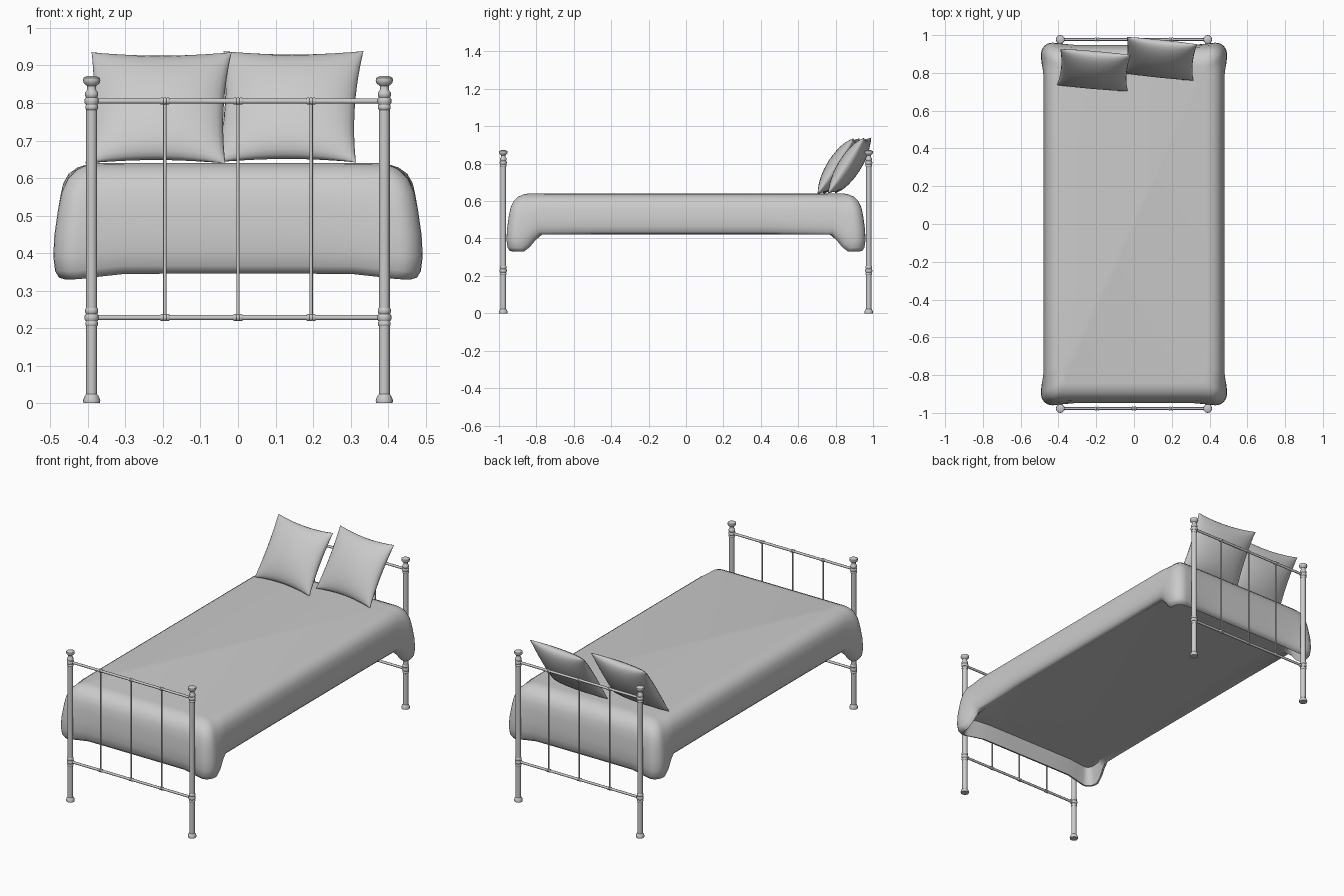
import bpy, bmesh, math
from mathutils import Matrix, Vector

cube = bpy.data.objects.get("Cube")
if cube:
    bpy.data.objects.remove(cube, do_unlink=True)

grey = bpy.data.materials.new("plain grey")
grey.use_nodes = True
grey.diffuse_color = (0.6, 0.6, 0.6, 1)
grey.node_tree.nodes["Principled BSDF"].inputs["Base Color"].default_value = (0.6, 0.6, 0.6, 1)


def finish(bm, name, angle=40):
    bmesh.ops.recalc_face_normals(bm, faces=bm.faces)
    mesh = bpy.data.meshes.new(name)
    bm.to_mesh(mesh)
    bm.free()
    obj = bpy.data.objects.new(name, mesh)
    bpy.context.collection.objects.link(obj)
    mesh.materials.append(grey)
    bpy.ops.object.select_all(action="DESELECT")
    obj.select_set(True)
    bpy.context.view_layer.objects.active = obj
    bpy.ops.object.shade_smooth_by_angle(angle=math.radians(angle))
    return obj


def bridge(bm, rings):
    """Join equal closed rings of points and cap both ends."""
    loops = [[bm.verts.new(p) for p in ring] for ring in rings]
    n = len(loops[0])
    for a, b in zip(loops, loops[1:]):
        for i in range(n):
            j = (i + 1) % n
            bm.faces.new((a[i], a[j], b[j], b[i]))
    bm.faces.new(loops[0][::-1])
    bm.faces.new(loops[-1])


def lathe(bm, profile, matrix, sides=16):
    """Turn (radius, height) points about the local z axis."""
    angles = [2 * math.pi * i / sides for i in range(sides)]
    bridge(bm, [[matrix @ Vector((r * math.cos(a), r * math.sin(a), z)) for a in angles]
                for r, z in profile])


def bead(r, z0, z1):
    """Profile of one rounded collar."""
    h = (z1 - z0) * 0.25
    return [(r * 0.85, z0), (r, z0 + h), (r, z1 - h), (r * 0.85, z1)]


# Head and foot frames
POST_X, POST_Y, POST_R = 0.39, 0.977, 0.0145
RAILS = (0.228, 0.805)
post_profile = [(0.022, 0), (0.023, 0.008), (0.018, 0.02), (POST_R, 0.024)]
for z in RAILS:
    for z0, z1, r in ((-0.023, -0.01, 0.017), (-0.009, 0.009, 0.019), (0.01, 0.026, 0.0175)):
        post_profile += [(POST_R, z + z0)] + bead(r, z + z0, z + z1) + [(POST_R, z + z1)]
post_profile += [(0.012, 0.835), (0.012, 0.845), (0.021, 0.853), (0.023, 0.86),
                 (0.022, 0.867), (0.012, 0.872)]

along_x = Matrix.Rotation(math.pi / 2, 4, "Y")
for end, y in (("foot", -POST_Y), ("head", POST_Y)):
    for side, x in (("right", -POST_X), ("left", POST_X)):
        bm = bmesh.new()
        lathe(bm, post_profile, Matrix.Translation((x, y, 0)))
        finish(bm, f"{end}_post_{side}")
    bm = bmesh.new()
    for z in RAILS:
        place = Matrix.Translation((0, y, z)) @ along_x
        lathe(bm, [(0.007, -POST_X), (0.007, POST_X)], place, 12)
    finish(bm, f"{end}_rails")
    bm = bmesh.new()
    for x in (-0.195, 0, 0.195):
        lathe(bm, [(0.0045, RAILS[0]), (0.0045, RAILS[1])], Matrix.Translation((x, y, 0)), 10)
        for z in RAILS:
            place = Matrix.Translation((x, y, z)) @ along_x
            for k in (-1, 0, 1):
                lathe(bm, bead(0.0095, k * 0.008 - 0.004, k * 0.008 + 0.004), place, 12)
    finish(bm, f"{end}_spindles")

# Draped cover: rounded rectangles from the top down to the hem
HALF_X, HALF_Y, TOP = 0.476, 0.945, 0.64


def outline(inset):
    hx, hy = HALF_X - inset, HALF_Y - inset
    r = max(0.06 - 0.45 * inset, 0.012)
    cx, cy = hx - r, hy - r
    side = [f * cy for f in (-0.98, -0.95, -0.92, -0.89, -0.5, 0, 0.5, 0.89, 0.92, 0.95, 0.98)]
    edge = [f * cx for f in (-0.9, -0.75, -0.4, 0, 0.4, 0.75, 0.9)]

    def corner(sx, sy, start):
        return [(sx * cx + r * math.cos(start + k * math.pi / 12),
                 sy * cy + r * math.sin(start + k * math.pi / 12)) for k in range(7)]

    return ([(hx, y) for y in side] + corner(1, 1, 0)
            + [(x, hy) for x in edge[::-1]] + corner(-1, 1, math.pi / 2)
            + [(-hx, y) for y in side[::-1]] + corner(-1, -1, math.pi)
            + [(x, -hy) for x in edge] + corner(1, -1, 1.5 * math.pi))


def smooth(a, b, v):
    t = min(max((v - a) / (b - a), 0), 1)
    return t * t * (3 - 2 * t)


base = outline(0)


def cover_ring(inset, drop, flat=None):
    ring = []
    for (x, y), (bx, by) in zip(outline(inset), base):
        at_end = smooth(0.78, 0.87, abs(by))
        at_corner = at_end * smooth(0.3, 0.45, abs(bx))
        hem = 0.422 - 0.077 * at_end - 0.015 * at_corner
        flare = 1 + 0.035 * at_corner * drop
        z = TOP + (hem - TOP) * drop if flat is None else flat
        ring.append((x * flare, y * (1 + 0.018 * at_corner * drop), z))
    return ring


bm = bmesh.new()
levels = ((0.1, 0), (0.075, 0.015), (0.048, 0.055), (0.025, 0.13), (0.01, 0.25), (0.003, 0.4),
          (-0.003, 0.62), (-0.003, 0.8), (0.004, 0.93), (0.015, 0.985), (0.03, 1))
bridge(bm, [cover_ring(i, d) for i, d in levels] + [cover_ring(0.055, 1, 0.428)])
finish(bm, "bed_cover", 50)


# Pillows: puffed squares with drawn-out corners
def pillow(name, centre, yaw, lean, width=0.375, height=0.355, puff=0.058, n=16):
    place = (Matrix.Translation(centre) @ Matrix.Rotation(math.radians(yaw), 4, "Z")
             @ Matrix.Rotation(math.radians(-lean), 4, "X"))
    bm = bmesh.new()
    for face in (-1, 1):
        grid = []
        for i in range(n + 1):
            row = []
            for j in range(n + 1):
                u = math.sin(math.pi * (i / n - 0.5))
                v = math.sin(math.pi * (j / n - 0.5))
                x = u * width / 2 * (1 - 0.07 * (1 - v * v))
                z = v * height / 2 * (1 - 0.09 * (1 - u * u))
                swell = max((1 - u * u) * (1 - v * v), 0) ** 0.5
                row.append(bm.verts.new(place @ Vector((x, face * puff * swell, z))))
            grid.append(row)
        for i in range(n):
            for j in range(n):
                bm.faces.new((grid[i][j], grid[i + 1][j], grid[i + 1][j + 1], grid[i][j + 1]))
    bmesh.ops.remove_doubles(bm, verts=bm.verts, dist=0.0002)
    finish(bm, name, 70)


pillow("pillow_right", (-0.212, 0.815, 0.787), -5, 33)
pillow("pillow_left", (0.138, 0.875, 0.79), -6, 33)
